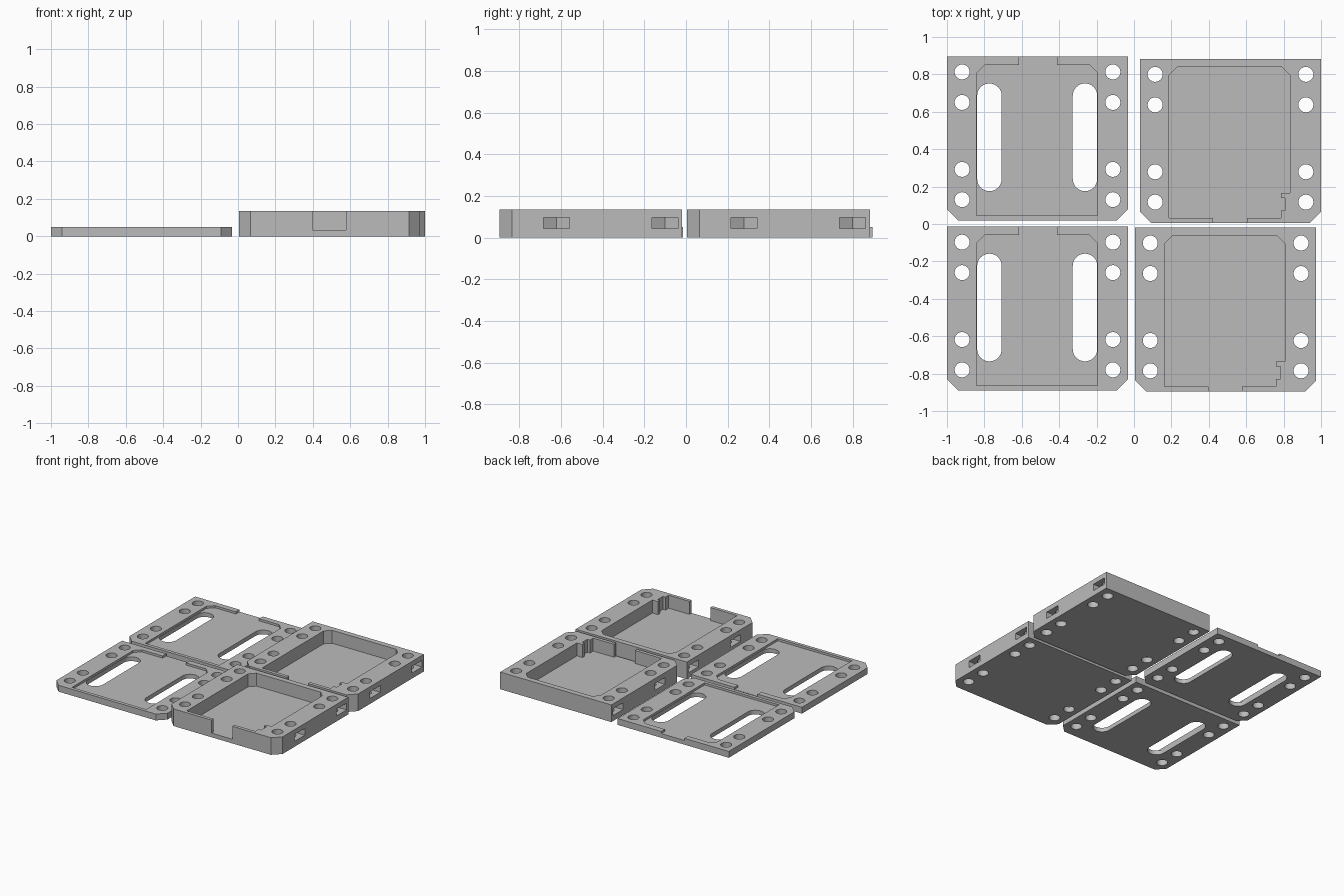
import bpy, bmesh, math

if "Cube" in bpy.data.objects:
    bpy.data.objects.remove(bpy.data.objects["Cube"])

W, D, CH = 0.968, 0.877, 0.06        # shared footprint and corner chamfer
TRAY_H, LID_H, FLOOR = 0.135, 0.05, 0.033
HOLE_X = (0.081, 0.887)
HOLE_Y = (0.111, 0.273, 0.631, 0.794)
HOLE_R = 0.04

grey = bpy.data.materials.new("plain grey")
grey.diffuse_color = (0.5, 0.5, 0.5, 1)
grey.use_nodes = True
grey.node_tree.nodes["Principled BSDF"].inputs["Base Color"].default_value = grey.diffuse_color


def prism(name, outlines, z0, z1):
    """Object made of one extruded solid per outline."""
    bm = bmesh.new()
    for pts in outlines:
        low = [bm.verts.new((x, y, z0)) for x, y in pts]
        top = [bm.verts.new((x, y, z1)) for x, y in pts]
        bm.faces.new(low[::-1])
        bm.faces.new(top)
        n = len(pts)
        for i in range(n):
            j = (i + 1) % n
            bm.faces.new((low[i], low[j], top[j], top[i]))
    bmesh.ops.recalc_face_normals(bm, faces=bm.faces)
    mesh = bpy.data.meshes.new(name)
    bm.to_mesh(mesh)
    bm.free()
    obj = bpy.data.objects.new(name, mesh)
    bpy.context.collection.objects.link(obj)
    return obj


def stadium(x, y0, y1, r, n=16):
    """Round-ended slot along y; a circle when y0 equals y1."""
    pts = []
    for cy, start in ((y1, 0), (y0, math.pi)):
        last = n if y0 == y1 else n + 1
        for i in range(last):
            a = start + math.pi * i / n
            pts.append((x + r * math.cos(a), cy + r * math.sin(a)))
    return pts


def body(name, height):
    return prism(name, [[(CH, 0), (W - CH, 0), (W, CH), (W, D), (0, D), (0, CH)]], 0, height)


def carve(obj, cutters, origin):
    """Cut all the cutters away, then place and finish the part."""
    for c in cutters:
        c.hide_render = True
        m = obj.modifiers.new("cut", 'BOOLEAN')
        m.operation, m.solver, m.object = 'DIFFERENCE', 'EXACT', c
    bpy.context.view_layer.update()
    graph = bpy.context.evaluated_depsgraph_get()
    mesh = bpy.data.meshes.new_from_object(obj.evaluated_get(graph))
    obj.modifiers.clear()
    obj.data = mesh
    for c in cutters:
        bpy.data.objects.remove(c, do_unlink=True)
    mesh.materials.clear()
    mesh.materials.append(grey)
    for p in mesh.polygons:
        p.material_index = 0
    obj.location = (*origin, 0)
    bpy.ops.object.select_all(action='DESELECT')
    obj.select_set(True)
    bpy.context.view_layer.objects.active = obj
    bpy.ops.object.shade_smooth_by_angle(angle=math.radians(30))


holes = [stadium(x, y, y, HOLE_R) for x in HOLE_X for y in HOLE_Y]


def tray(name, origin):
    # deep pocket with a stepped corner and an open notch in the front wall
    pocket = [(0.156, 0.027), (0.391, 0.027), (0.391, -0.05), (0.572, -0.05),
              (0.572, 0.027), (0.753, 0.027), (0.753, 0.067), (0.776, 0.067),
              (0.776, 0.133), (0.753, 0.133), (0.753, 0.16), (0.802, 0.16),
              (0.802, 0.79), (0.758, 0.834), (0.200, 0.834), (0.156, 0.79)]
    # side slots with hexagonal inner ends, around two holes on each side
    nuts, half = [], 0.0625
    for y in (HOLE_Y[0], HOLE_Y[1], HOLE_Y[2], HOLE_Y[3])[1::2]:
        shape = [(-0.05, y - half), (HOLE_X[0] + 0.036, y - half), (HOLE_X[0] + 0.072, y),
                 (HOLE_X[0] + 0.036, y + half), (-0.05, y + half)]
        nuts += [shape, [(W - x, v) for x, v in shape]]
    carve(body(name, TRAY_H),
          [prism("pocket_cutter", [pocket], FLOOR, 0.3),
           prism("hole_cutter", holes, -0.1, 0.3),
           prism("nut_cutter", nuts, 0.043, 0.096)], origin)


def lid(name, origin):
    # shallow recess with an open notch in the back wall
    recess = [(0.159, 0.027), (0.806, 0.027), (0.806, 0.788), (0.762, 0.832),
              (0.588, 0.832), (0.588, 0.95), (0.385, 0.95), (0.385, 0.832),
              (0.203, 0.832), (0.159, 0.788)]
    slots = [stadium(x, 0.222, 0.667, 0.0655) for x in (0.227, 0.738)]
    carve(body(name, LID_H),
          [prism("recess_cutter", [recess], FLOOR, 0.3),
           prism("hole_cutter", holes + slots, -0.1, 0.3)], origin)


tray("back_tray", (0.032, 0.006))
tray("front_tray", (0.006, -0.896))
lid("back_lid", (-1.0, 0.019))
lid("front_lid", (-1.0, -0.891))
